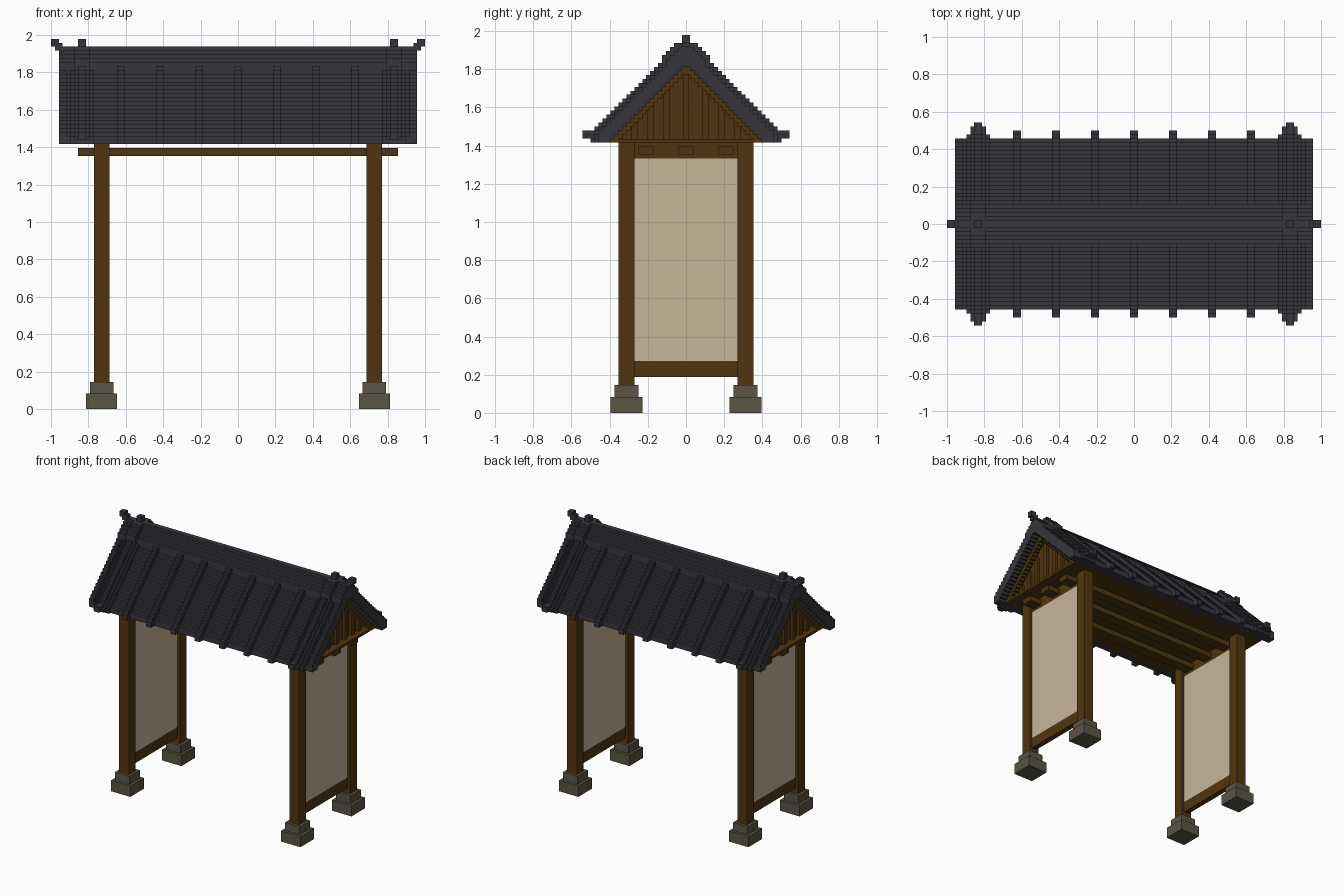
import bpy, bmesh

if "Cube" in bpy.data.objects:
    bpy.data.objects.remove(bpy.data.objects["Cube"], do_unlink=True)

U = 2 / 96          # one grid block
EAVE = 68           # eave height in blocks


def material(name, rgb):
    m = bpy.data.materials.new(name)
    m.use_nodes = True
    m.diffuse_color = (*rgb, 1)
    m.node_tree.nodes["Principled BSDF"].inputs["Base Color"].default_value = (*rgb, 1)
    return m


TILE = material("charcoal_tile", (0.038, 0.036, 0.044))
WOOD = material("brown_wood", (0.083, 0.036, 0.005))
STONE = material("grey_stone", (0.100, 0.091, 0.060))
PLASTER = material("cream_plaster", (0.57, 0.46, 0.32))


def finish(bm, name, mat):
    bmesh.ops.recalc_face_normals(bm, faces=bm.faces)
    mesh = bpy.data.meshes.new(name)
    bm.to_mesh(mesh)
    bm.free()
    mesh.materials.append(mat)
    ob = bpy.data.objects.new(name, mesh)
    bpy.context.collection.objects.link(ob)


def box(name, mat, x, y, z):
    """Box from (low, high) block ranges."""
    bm = bmesh.new()
    bmesh.ops.create_cube(bm, size=1)
    for v in bm.verts:
        v.co = [U * (r[0] if c < 0 else r[1]) for c, r in zip(v.co, (x, y, z))]
    finish(bm, name, mat)


def flip(r, s):
    return r if s > 0 else (-r[1], -r[0])


def stairs(name, mat, x, reach, top, bottom):
    """Stepped gable profile extruded along x; heights depend on column 1..reach."""
    cols = [(j, j + 1, j + 1 if j >= 0 else -j) for j in range(-reach, reach)]

    def line(height):
        pts = []
        for a, b, k in cols:
            h = height(k)
            if pts and pts[-1][1] == h:
                pts[-1] = (b, h)
            else:
                pts += [(a, h), (b, h)]
        return pts

    outline = line(bottom) + line(top)[::-1]
    bm = bmesh.new()
    face = bm.faces.new([bm.verts.new((x[0] * U, y * U, z * U)) for y, z in outline])
    out = bmesh.ops.extrude_face_region(bm, geom=[face])
    moved = [v for v in out["geom"] if isinstance(v, bmesh.types.BMVert)]
    bmesh.ops.translate(bm, verts=moved, vec=((x[1] - x[0]) * U, 0, 0))
    bmesh.ops.triangulate(bm, faces=[f for f in bm.faces if len(f.verts) > 4])
    finish(bm, name, mat)


def under(k):
    return max(EAVE, 88 - k)


def end_under(k):
    return EAVE + 1 if k > 23 else under(k)


# Tiled roof, ridge cap and raised tile ribs
stairs("roof_tiles", TILE, (-46, 46), 22, lambda k: 92 - k, under)
stairs("ridge_cap", TILE, (-46, 46), 5, lambda k: 94 - k, under)
for i in range(-3, 4):
    stairs("tile_rib", TILE, (10 * i - 1, 10 * i + 1), 24, lambda k: 94 - k, under)

# Ceiling and purlins
box("ceiling", WOOD, (-43, 43), (-20, 20), (EAVE, EAVE + 0.9))
for y in (-10, 0, 10):
    box("purlin", WOOD, (-41, 41), (y - 2, y + 2), (65, 67))

for s in (-1, 1):
    # Descending ridges near the gable ends
    stairs("rake_roll", TILE, flip((44, 46), s), 22, lambda k: 93 - k, under)
    stairs("end_ridge_base", TILE, flip((37, 43), s), 23, lambda k: 93 - k, under)
    stairs("end_ridge", TILE, flip((38, 42), s), 25, lambda k: max(70, 94 - k), end_under)
    stairs("end_ridge_crest", TILE, flip((39, 41), s), 26, lambda k: max(71, 95 - k), end_under)
    stairs("crossing", TILE, flip((38, 42), s), 6, lambda k: min(93, 96 - k), under)
    box("finial", TILE, flip((39, 41), s), (-1, 1), (92, 95))
    box("ridge_end_lower", TILE, flip((45, 47), s), (-1, 1), (92, 94))
    box("ridge_end_upper", TILE, flip((46, 48), s), (-1, 1), (93, 95))

    # Gable wall, sloping boards and battens
    stairs("gable_wall", WOOD, flip((39, 40), s), 19, lambda k: 88 - k, lambda k: EAVE)
    stairs("gable_board", WOOD, flip((41, 43), s), 20, lambda k: 88.1 - k,
           lambda k: max(EAVE, 86 - k))
    for y in (-13, -9, -5, 0, 5, 9, 13):
        box("gable_batten", WOOD, flip((40, 41), s), (y - 0.8, y + 0.8), (EAVE, 86 - abs(y)))

    # Side wall panel with rails
    box("wall_panel", PLASTER, flip((34, 36), s), (-13, 13), (13, 64))
    box("lower_rail", WOOD, flip((34, 36), s), (-13, 13), (9, 13))
    box("upper_rail", WOOD, flip((34, 36), s), (-13, 13), (64, EAVE))

    # Posts on stepped stone bases
    for t in (-1, 1):
        box("post", WOOD, flip((33, 37), s), flip((13, 17), t), (7, EAVE))
        box("base_upper", STONE, flip((32, 38), s), flip((12, 18), t), (4, 7))
        box("base_lower", STONE, flip((31, 39), s), flip((11, 19), t), (0, 4))
